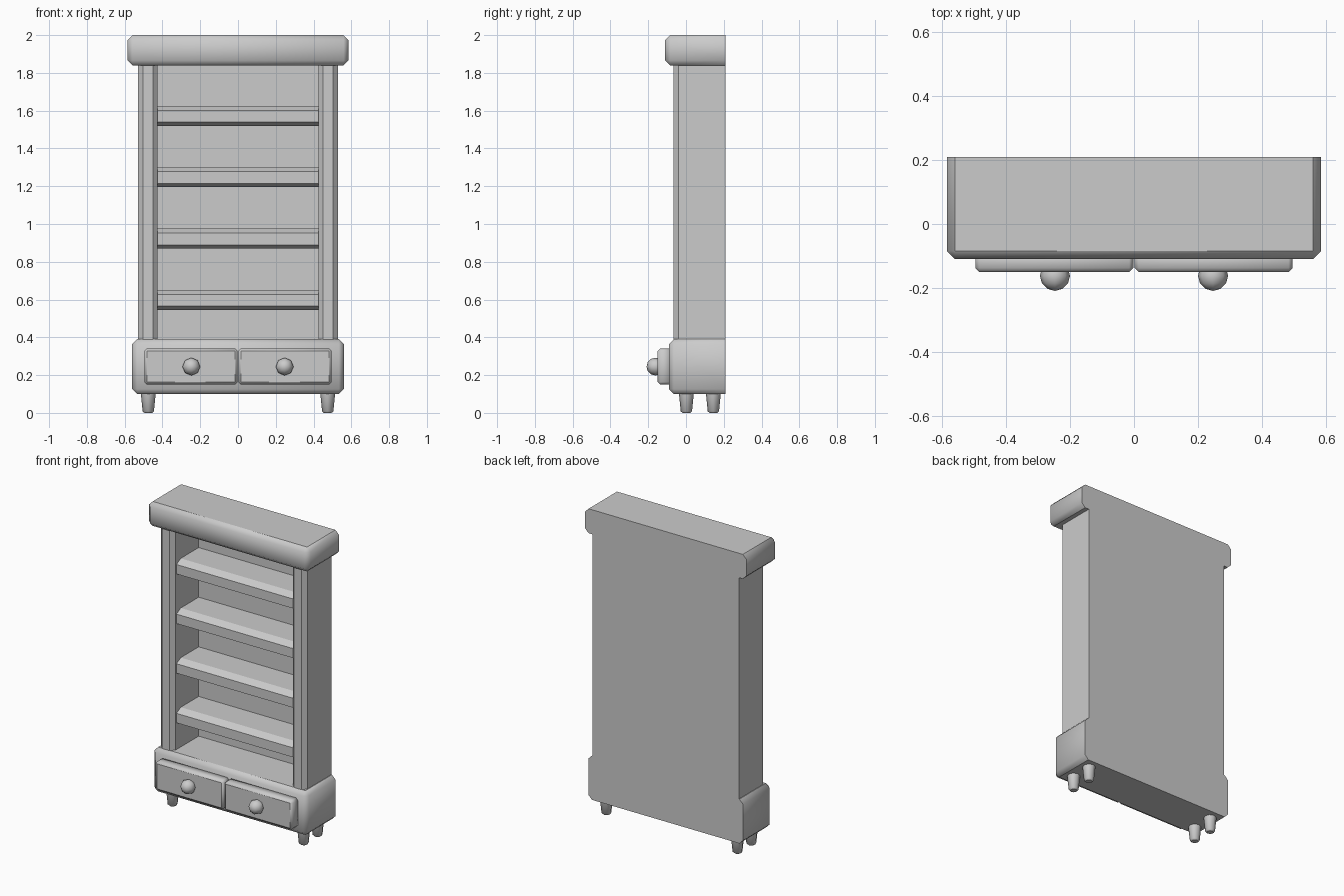
import bpy, bmesh, math
from mathutils import Matrix, Vector

if "Cube" in bpy.data.objects:
    bpy.data.objects.remove(bpy.data.objects["Cube"], do_unlink=True)

BACK = 0.21
GREY = (0.6, 0.6, 0.6, 1)
mat = bpy.data.materials.new("plain grey")
mat.use_nodes = True
mat.diffuse_color = GREY
mat.node_tree.nodes["Principled BSDF"].inputs["Base Color"].default_value = GREY


def finish(name, bm, smooth=False, crisp=None):
    """Turn a bmesh into an object; crisp tells which faces keep hard borders."""
    bmesh.ops.recalc_face_normals(bm, faces=bm.faces)
    for f in bm.faces:
        f.smooth = smooth
    if crisp:
        for f in bm.faces:
            if crisp(f.normal):
                for e in f.edges:
                    e.smooth = False
    mesh = bpy.data.meshes.new(name)
    bm.to_mesh(mesh)
    bm.free()
    mesh.materials.append(mat)
    obj = bpy.data.objects.new(name, mesh)
    bpy.context.collection.objects.link(obj)
    return obj


def block(lo, hi, bevel=0, pick=lambda e: True):
    """Box between two corners, with the picked edges chamfered."""
    lo, hi = Vector(lo), Vector(hi)
    bm = bmesh.new()
    bmesh.ops.create_cube(bm, size=1)
    for v in bm.verts:
        v.co = Vector([a if c < 0 else b for c, a, b in zip(v.co, lo, hi)])
    if bevel:
        edges = [e for e in bm.edges if pick(e)]
        bmesh.ops.bevel(bm, geom=edges, offset=bevel, segments=1,
                        affect='EDGES', profile=0.5)
    return bm


def off_back(y):
    return lambda e: any(v.co.y < y - 0.001 for v in e.verts)


def flat_top_or_back(n):
    return abs(n.z) > 0.95 or n.y > 0.95


def front_upright(e):
    a, b = e.verts
    return a.co.y < 0 and b.co.y < 0 and abs(a.co.x - b.co.x) < 0.001


# Cornice and base: chamfered everywhere but the flat back
finish("cornice", block((-0.585, -0.11, 1.84), (0.585, BACK, 2), 0.026, off_back(BACK)),
       True, flat_top_or_back)
finish("base", block((-0.56, -0.09, 0.1), (0.56, BACK, 0.39), 0.026, off_back(BACK)),
       True, flat_top_or_back)

# Back panel
finish("back_panel", block((-0.48, 0.2, 0.37), (0.48, BACK, 1.86)))

# Side walls, drawers with knobs, and legs
for side, s in (("left", 1), ("right", -1)):
    x0, x1 = sorted((0.425 * s, 0.53 * s))
    finish(side + "_wall", block((x0, -0.065, 0.37), (x1, BACK, 1.86), 0.026, front_upright))

    x0, x1 = sorted((0.002 * s, 0.496 * s))
    finish(side + "_drawer", block((x0, -0.15, 0.15), (x1, -0.08, 0.34), 0.013,
                                   off_back(-0.08)), True, lambda n: n.y < -0.95)

    bm = bmesh.new()
    place = Matrix.Translation((0.247 * s, -0.162, 0.245)) @ Matrix.Rotation(math.pi / 2, 4, 'X')
    bmesh.ops.create_uvsphere(bm, u_segments=8, v_segments=6, radius=0.047, matrix=place)
    finish(side + "_knob", bm, True)

    for end, y in (("front", 0.002), ("back", 0.145)):
        bm = bmesh.new()
        bmesh.ops.create_cone(bm, cap_ends=True, segments=8, radius1=0.029, radius2=0.04,
                              depth=0.11, matrix=Matrix.Translation((0.475 * s, y, 0.055)))
        rim = [e for e in bm.edges if all(v.co.z < 0.01 for v in e.verts)]
        bmesh.ops.bevel(bm, geom=rim, offset=0.008, segments=1, affect='EDGES')
        finish(f"{end}_{side}_leg", bm, True, lambda n: abs(n.z) > 0.95)

# Shelves: one profile with a long sloped lip, stretched between the walls
for i in range(4):
    z = 0.545 + 0.325 * i
    profile = [(0.205, 0), (0.015, 0), (-0.03, 0.02), (-0.03, 0.082), (0.015, 0.105), (0.205, 0.105)]
    bm = bmesh.new()
    face = bm.faces.new([bm.verts.new((-0.43, y, z + h)) for y, h in profile])
    new = bmesh.ops.extrude_face_region(bm, geom=[face])["geom"]
    bmesh.ops.translate(bm, vec=(0.86, 0, 0),
                        verts=[g for g in new if isinstance(g, bmesh.types.BMVert)])
    finish(f"shelf_{i + 1}", bm)
